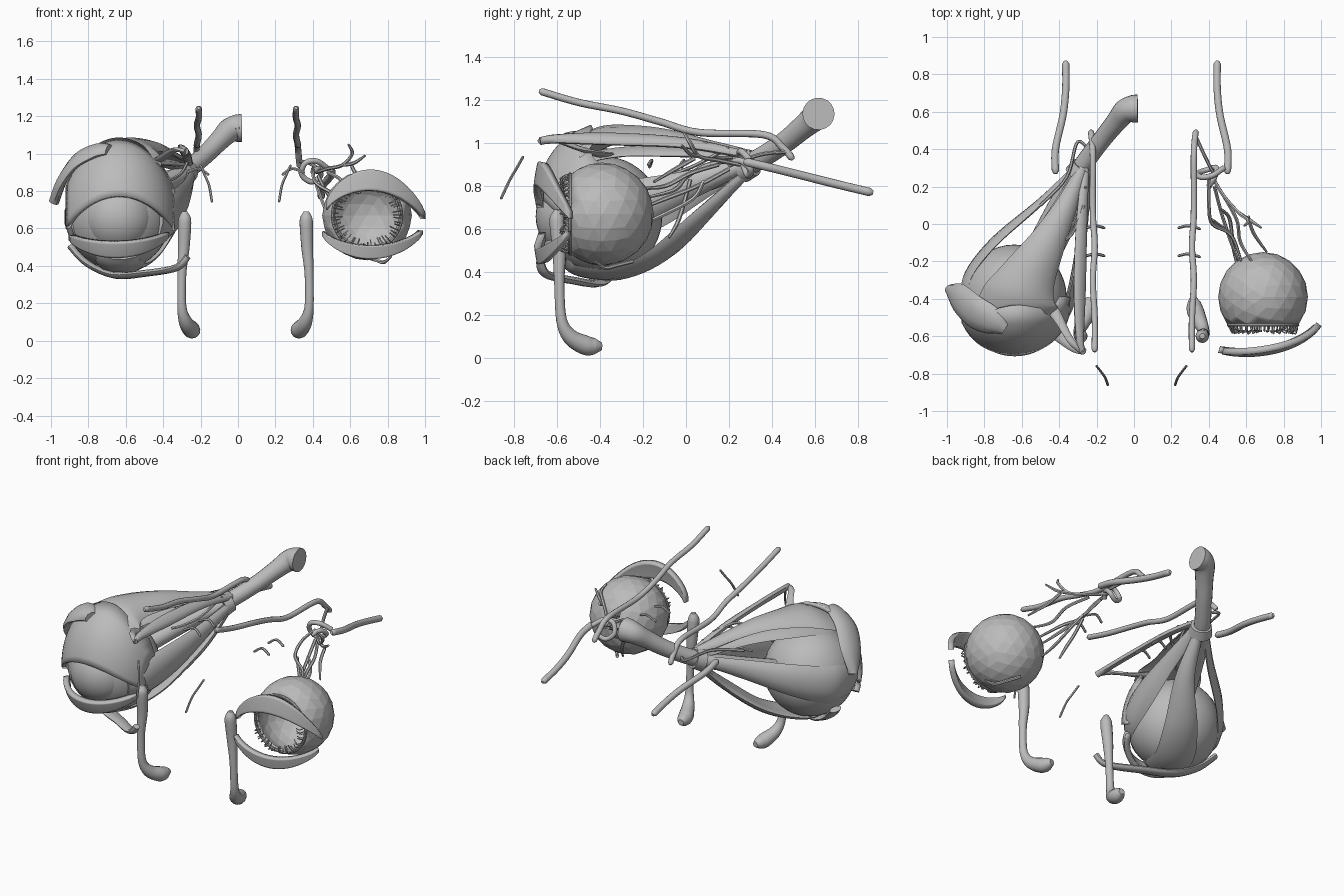
import bpy, bmesh, math, random
from mathutils import Vector as V

random.seed(4)
cube = bpy.data.objects.get("Cube")
if cube:
    bpy.data.objects.remove(cube, do_unlink=True)

grey = bpy.data.materials.new("plain grey")
grey.use_nodes = True
grey.diffuse_color = (0.5, 0.5, 0.5, 1)
grey.node_tree.nodes["Principled BSDF"].inputs["Base Color"].default_value = (0.5, 0.5, 0.5, 1)

EYE = V((-0.64, -0.39, 0.66))      # right eyeball centre
APEX = V((-0.2, 0.42, 0.96))       # where the muscle cone converges
BARE = V((0.69, -0.39, 0.67))      # left eyeball centre


def finish(name, bm, angle=40):
    bmesh.ops.recalc_face_normals(bm, faces=bm.faces)
    me = bpy.data.meshes.new(name)
    bm.to_mesh(me)
    bm.free()
    ob = bpy.data.objects.new(name, me)
    bpy.context.collection.objects.link(ob)
    me.materials.append(grey)
    bpy.ops.object.select_all(action='DESELECT')
    ob.select_set(True)
    bpy.context.view_layer.objects.active = ob
    bpy.ops.object.shade_smooth_by_angle(angle=math.radians(angle))
    return ob


def smooth_path(vals, steps):
    """Catmull-Rom through a list of vectors."""
    out = []
    for i in range(len(vals) - 1):
        a, b, c, d = (vals[min(max(i + k, 0), len(vals) - 1)] for k in (-1, 0, 1, 2))
        for s in range(steps):
            t = s / steps
            out.append(b + (c - a) * t / 2 + (a * 2 - b * 5 + c * 4 - d) * t * t / 2
                       + (b * 3 - a - c * 3 + d) * t ** 3 / 2)
    return out + [vals[-1]]


def cone_normal(p):
    ax = APEX - EYE
    t = min(max((p - EYE).dot(ax) / ax.length_squared, 0), 1)
    return p - EYE - ax * t


def loft(name, pts, widths, thick=None, bend=0.0, sides=10, steps=6, rounded=False):
    """Round tube, or a flat band lying around the muscle cone when thick is given."""
    path = smooth_path([V(p) for p in pts], steps)
    if not isinstance(widths, (list, tuple)):
        widths = [widths] * len(pts)
    ws = [max(w.x, 0.003) for w in smooth_path([V((w, 0, 0)) for w in widths], steps)]
    if rounded:
        for _ in range(2):
            out = (path[0] - path[1]).normalized() * ws[0] * 0.5
            path, ws = [path[0] + out] + path, [ws[0] * 0.7] + ws
            out = (path[-1] - path[-2]).normalized() * ws[-1] * 0.5
            path, ws = path + [path[-1] + out], ws + [ws[-1] * 0.7]
    bm = bmesh.new()
    n = V((0.31, 0.2, 0.93))
    rings = []
    for i, p in enumerate(path):
        tan = (path[min(i + 1, len(path) - 1)] - path[max(i - 1, 0)]).normalized()
        if thick:
            n = cone_normal(p)
        n = (n - tan * n.dot(tan)).normalized()
        side = tan.cross(n)
        ring = []
        for k in range(sides):
            c, s = math.cos(math.tau * k / sides), math.sin(math.tau * k / sides)
            h = (thick or ws[i]) * s - bend * ws[i] * c * c
            ring.append(bm.verts.new(p + side * ws[i] * c + n * h))
        rings.append(ring)
    for a, b in zip(rings, rings[1:]):
        for k in range(sides):
            bm.faces.new((a[k], a[k - 1], b[k - 1], b[k]))
    bm.faces.new(rings[0])
    bm.faces.new(rings[-1])
    return finish(name, bm)


def pair(name, pts, widths, mid=0.04, **kw):
    loft("right_" + name, pts, widths, rounded=True, **kw)
    loft("left_" + name, [(2 * mid - x, y, z) for x, y, z in pts], widths, rounded=True, **kw)


def lid(name, centre, radii, xs, inner, outer, thick=0.035):
    """Curved crescent on an ellipsoid; inner and outer are (left, middle, right) heights."""
    bm = bmesh.new()
    cols, rows = 28, 8
    grid = []
    for i in range(cols + 1):
        s = 2 * i / cols - 1
        x = xs[0] + (xs[1] - xs[0]) * i / cols

        def edge(h):
            base = h[0] + (h[2] - h[0]) * i / cols
            return base + (h[1] - (h[0] + h[2]) / 2) * max(1 - s * s, 0) ** 0.8
        col = []
        for j in range(rows + 1):
            z = edge(inner) + (edge(outer) - edge(inner)) * j / rows
            q = 1 - ((x - centre.x) / radii[0]) ** 2 - ((z - centre.z) / radii[2]) ** 2
            col.append(bm.verts.new((x, centre.y - radii[1] * math.sqrt(max(q, 0)), z)))
        grid.append(col)
    for a, b in zip(grid, grid[1:]):
        for j in range(rows):
            bm.faces.new((a[j], b[j], b[j + 1], a[j + 1]))
    bmesh.ops.remove_doubles(bm, verts=bm.verts, dist=0.0005)
    ob = finish(name, bm)
    mod = ob.modifiers.new("thickness", 'SOLIDIFY')
    mod.thickness = thick
    mod.offset = 0


def ball(name, centre, r):
    bm = bmesh.new()
    bmesh.ops.create_uvsphere(bm, u_segments=40, v_segments=24, radius=r)
    bmesh.ops.translate(bm, verts=bm.verts, vec=centre)
    finish(name, bm)


# Right eye: globe, cornea, lids and gland
ball("right_eyeball", EYE, 0.28)
ball("right_cornea", EYE + V((0, -0.11, 0)), 0.2)
lid("right_upper_lid", EYE, (0.3, 0.31, 0.42), (-0.91, -0.35),
    (0.6, 0.77, 0.59), (0.82, 1.075, 0.8), 0.025)
lid("right_lower_lid", EYE, (0.29, 0.32, 0.38), (-0.89, -0.38),
    (0.565, 0.53, 0.58), (0.54, 0.45, 0.56))
loft("tear_gland", [(-.69, -.56, 1.02), (-.76, -.52, 1.02), (-.86, -.47, .97), (-.94, -.4, .86), (-.985, -.35, .74)],
     [0.04, 0.08, 0.095, 0.085, 0.03], thick=0.028, bend=0.12)

# Right eye: muscles fanning out from the apex
loft("lid_raising_muscle", [(-.28, .3, .95), (-.36, .1, 1.0), (-.46, -.1, 1.05), (-.56, -.28, 1.068), (-.61, -.4, 1.06), (-.63, -.5, 1.01)],
     [0.03, 0.06, 0.1, 0.15, 0.2, 0.22], thick=0.018, bend=0.35, sides=16)
loft("upper_straight_muscle", [(-.29, .29, .93), (-.42, 0, .96), (-.55, -.25, .97), (-.63, -.45, .94), (-.64, -.56, .89)],
     [0.03, 0.07, 0.11, 0.12, 0.12], thick=0.02, bend=0.25)
loft("lower_straight_muscle", [(-.27, .28, .86), (-.33, .08, .66), (-.47, -.12, .47), (-.59, -.32, .385), (-.64, -.5, .4), (-.64, -.57, .45)],
     [0.03, 0.06, 0.1, 0.12, 0.12, 0.11], thick=0.022, bend=0.2)
loft("outer_straight_muscle", [(-.31, .3, .9), (-.5, .12, .82), (-.74, -.08, .73), (-.88, -.25, .67), (-.91, -.38, .66), (-.88, -.52, .66)],
     [0.03, 0.06, 0.1, 0.12, 0.12, 0.11], thick=0.02, bend=0.2)
loft("inner_straight_muscle", [(-.25, .29, .9), (-.27, 0, .8), (-.3, -.25, .72), (-.35, -.45, .67), (-.42, -.56, .66)],
     [0.03, 0.07, 0.11, 0.12, 0.11], thick=0.025, bend=0.2)
loft("upper_slanting_muscle", [(-.26, .3, .94), (-.28, 0, 1.0), (-.29, -.35, 1.02), (-.29, -.6, 1.02), (-.28, -.68, 1.01)],
     [0.02, 0.035, 0.04, 0.025, 0.015], thick=0.02)
loft("upper_slanting_tendon", [(-.28, -.68, 1.01), (-.34, -.62, 1.02), (-.42, -.48, .97), (-.52, -.36, .94)],
     [0.015, 0.02, 0.03, 0.05], thick=0.012)
loft("lower_slanting_muscle", [(-.27, -.68, .45), (-.33, -.65, .39), (-.5, -.52, .36), (-.66, -.42, .35), (-.8, -.36, .41), (-.89, -.3, .5)],
     [0.02, 0.03, 0.04, 0.05, 0.05, 0.04], thick=0.018)

# Right eye: optic nerve with its flared cut end, and the fibrous ring
loft("optic_nerve", [(-.56, -.2, .72), (-.42, .08, .82), (-.29, .29, .9), (-.18, .44, .99), (-.1, .54, 1.07), (-.05, .6, 1.12), (-.01, .615, 1.135), (.02, .617, 1.137)],
     [0.055, 0.05, 0.05, 0.05, 0.055, 0.065, 0.073, 0.075], sides=18)
loft("tendon_ring", [(-.3, .26, .89), (-.27, .31, .91)], [0.075, 0.065], sides=18)
for pts in ([(-.22, .36, .95), (-.3, .44, .95), (-.36, .25, .96), (-.5, .1, .94)],
            [(-.26, .2, .98), (-.3, .05, .9), (-.36, -.05, .86), (-.42, -.1, .84)],
            [(-.27, .1, 1.0), (-.33, -.05, 1.02), (-.4, -.1, .99)]):
    loft("right_small_nerve", pts, 0.009, sides=6)

# Paired tear ducts, vessels and nerve stems
pair("tear_duct", [(-.285, -.6, .665), (-.285, -.6, .63), (-.29, -.59, .5), (-.3, -.59, .35), (-.3, -.58, .18), (-.28, -.54, .1), (-.25, -.47, .06), (-.24, -.425, .055)],
     [0.03, 0.036, 0.032, 0.024, 0.025, 0.037, 0.046, 0.038], sides=14)
pair("long_stem", [(-.42, .285, .912), (-.42, .4, .885), (-.38, .58, .84), (-.365, .72, .805), (-.365, .855, .773)],
     0.02, sides=12)
pair("long_vessel", [(-.23, .49, .935), (-.225, .45, .98), (-.22, .36, 1.04), (-.22, .06, 1.05), (-.21, -.12, 1.1), (-.22, -.3, 1.15), (-.21, -.5, 1.19), (-.21, -.67, 1.24)],
     0.017, mid=0.05, sides=10)
for y in (-0.01, -0.16):
    pair("side_twig", [(-.27, y - .015, .9), (-.21, y, .92), (-.16, y - .01, .89)], 0.008, sides=6)
pair("front_twig", [(-.2, -.76, .935), (-.18, -.785, .89), (-.155, -.82, .83), (-.14, -.86, .745)], 0.007, sides=6)

# Left eye: faceted globe, open at the front
bm = bmesh.new()
bmesh.ops.create_icosphere(bm, subdivisions=3, radius=0.24)
bmesh.ops.translate(bm, verts=bm.verts, vec=BARE)
bmesh.ops.bisect_plane(bm, geom=bm.verts[:] + bm.edges[:] + bm.faces[:],
                       plane_co=(0, -0.54, 0), plane_no=(0, -1, 0), clear_outer=True)
globe = finish("left_eyeball", bm, 8)
shell = globe.modifiers.new("shell", 'SOLIDIFY')
shell.thickness = 0.02

# Left eye: rim and fringe of fibres round the opening
loft("left_rim", [BARE + V((0.185 * math.cos(a), -0.15, 0.185 * math.sin(a)))
                  for a in (math.tau * k / 24 for k in range(25))], 0.009, sides=8, steps=2)
for k in range(52):
    a = math.tau * (k + random.random() * 0.6) / 52
    d = V((math.cos(a), 0, math.sin(a)))
    loft("fringe_fibre", [BARE + d * 0.185 + V((0, -0.15, 0)), BARE + d * 0.175 + V((0, random.uniform(-0.2, -0.17), 0)),
                          BARE + d * random.uniform(0.13, 0.155) + V((0, -0.18, 0))], 0.004, sides=4, steps=2)

# Left lids
LID_C, LID_R = V((0.62, -0.39, 0.67)), (0.42, 0.31, 0.6)
lid("left_upper_lid", LID_C, LID_R, (0.475, 0.99), (0.7, 0.8, 0.65), (0.745, 0.91, 0.68))
lid("left_lower_lid", LID_C, LID_R, (0.455, 0.975), (0.585, 0.51, 0.59), (0.56, 0.44, 0.57))

# Left artery: looped stem with branching twigs toward the globe
loft("left_looped_artery", [(.48, .3, .92), (.42, .26, .96), (.36, .25, .95), (.34, .27, .89), (.39, .29, .85), (.44, .3, .88), (.43, .25, .92), (.4, .2, .9)],
     0.015, sides=10)
loft("left_feeder", [(.33, .47, .96), (.38, .36, .95), (.43, .26, .92)], 0.01, sides=8)
twigs = ([(.4, .24, .92), (.4, .1, .9), (.42, 0, .84), (.52, -.06, .78), (.58, -.22, .74)],
         [(.42, .25, .9), (.48, .15, .92), (.56, .06, .94), (.61, .02, 1.0), (.59, -.01, 1.05)],
         [(.56, .06, .94), (.62, .02, .95), (.68, -.02, .99)],
         [(.48, .15, .9), (.55, .02, .86), (.57, -.1, .8), (.65, -.23, .79)],
         [(.61, .04, .93), (.64, -.05, .88), (.71, -.15, .82)],
         [(.43, .2, .88), (.47, .05, .8), (.52, -.1, .74), (.56, -.2, .7)],
         [(.42, .02, .83), (.46, -.01, .72), (.5, -.04, .63), (.52, -.08, .56)],
         [(.46, .08, .82), (.51, .03, .74), (.53, -.12, .66), (.55, -.22, .62)],
         [(.68, -.25, .45), (.74, -.33, .43), (.78, -.38, .42), (.82, -.42, .45)])
for pts in twigs:
    loft("left_artery_twig", pts, [0.01] * (len(pts) - 1) + [0.006], sides=6)
